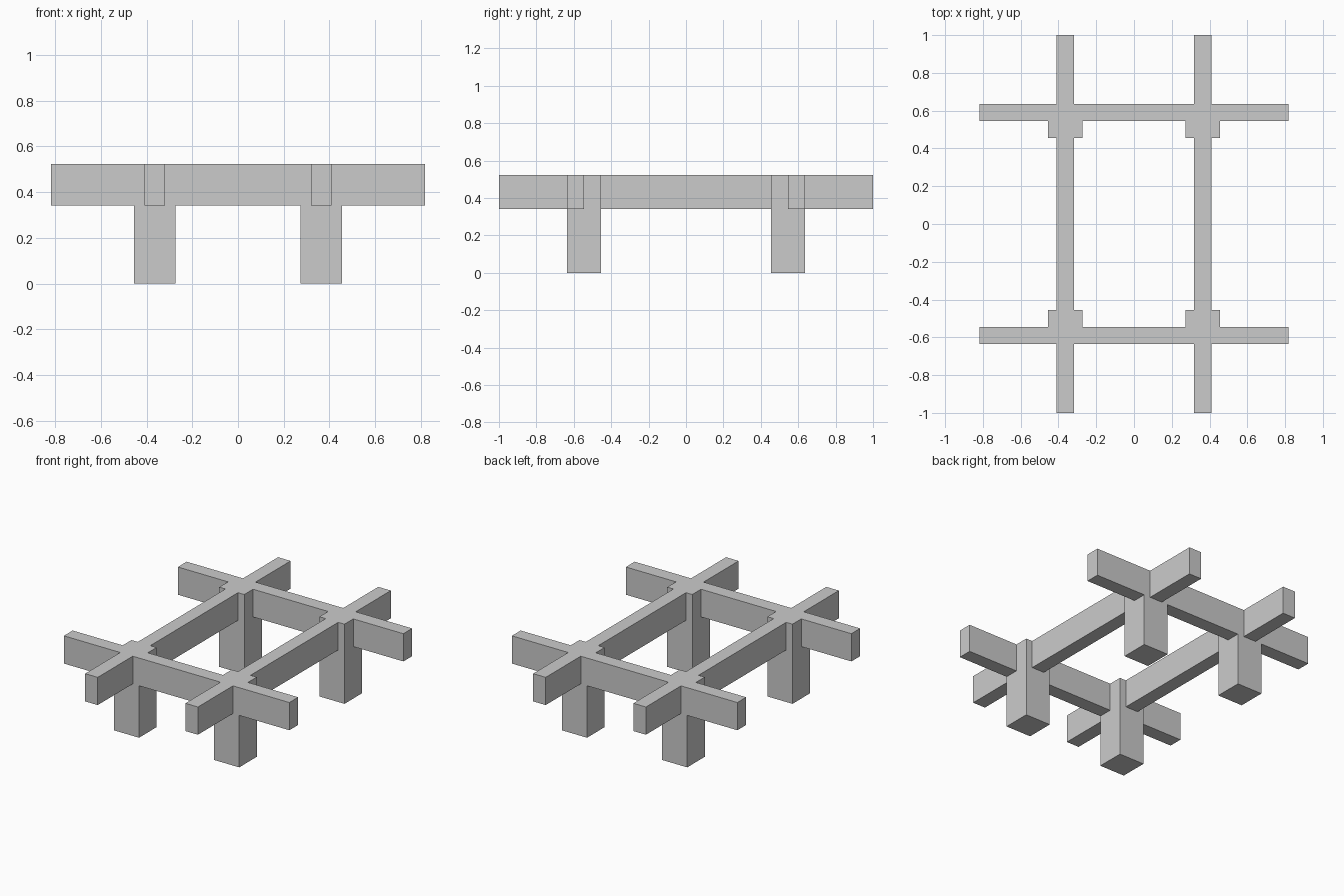
import bpy

if "Cube" in bpy.data.objects:
    bpy.data.objects.remove(bpy.data.objects["Cube"])

U = 1 / 11            # timber module
TOP = 5.75 * U        # top of the frame
BEAM_BOTTOM = 3.75 * U


def box(name, x0, x1, y0, y1, z0, z1):
    """Axis-aligned box from its limits, with clean unit scale."""
    bpy.ops.mesh.primitive_cube_add(size=1)
    ob = bpy.context.object
    ob.name = ob.data.name = name
    center = ((x0 + x1) / 2, (y0 + y1) / 2, (z0 + z1) / 2)
    size = (x1 - x0, y1 - y0, z1 - z0)
    for v in ob.data.vertices:
        v.co = [c * s for c, s in zip(v.co, size)]
    ob.location = center
    return ob


def span(sign, near, far):
    """Mirror a range given in modules to the chosen side of the centre."""
    return sorted((sign * near * U, sign * far * U))


sides = ((-1, "left"), (1, "right"))
ends = ((-1, "front"), (1, "back"))

# Long beams running front to back
for sx, side in sides:
    box(f"{side}_long_beam", *span(sx, 3.5, 4.5), -1, 1, BEAM_BOTTOM, TOP)

# Cross beams running left to right, flush with the outer leg faces
for sy, end in ends:
    box(f"{end}_cross_beam", -9 * U, 9 * U, *span(sy, 6, 7), BEAM_BOTTOM, TOP)

# Square legs reaching up to the top of the beams
for sx, side in sides:
    for sy, end in ends:
        box(f"{end}_{side}_leg", *span(sx, 3, 5), *span(sy, 5, 7), 0, TOP)
